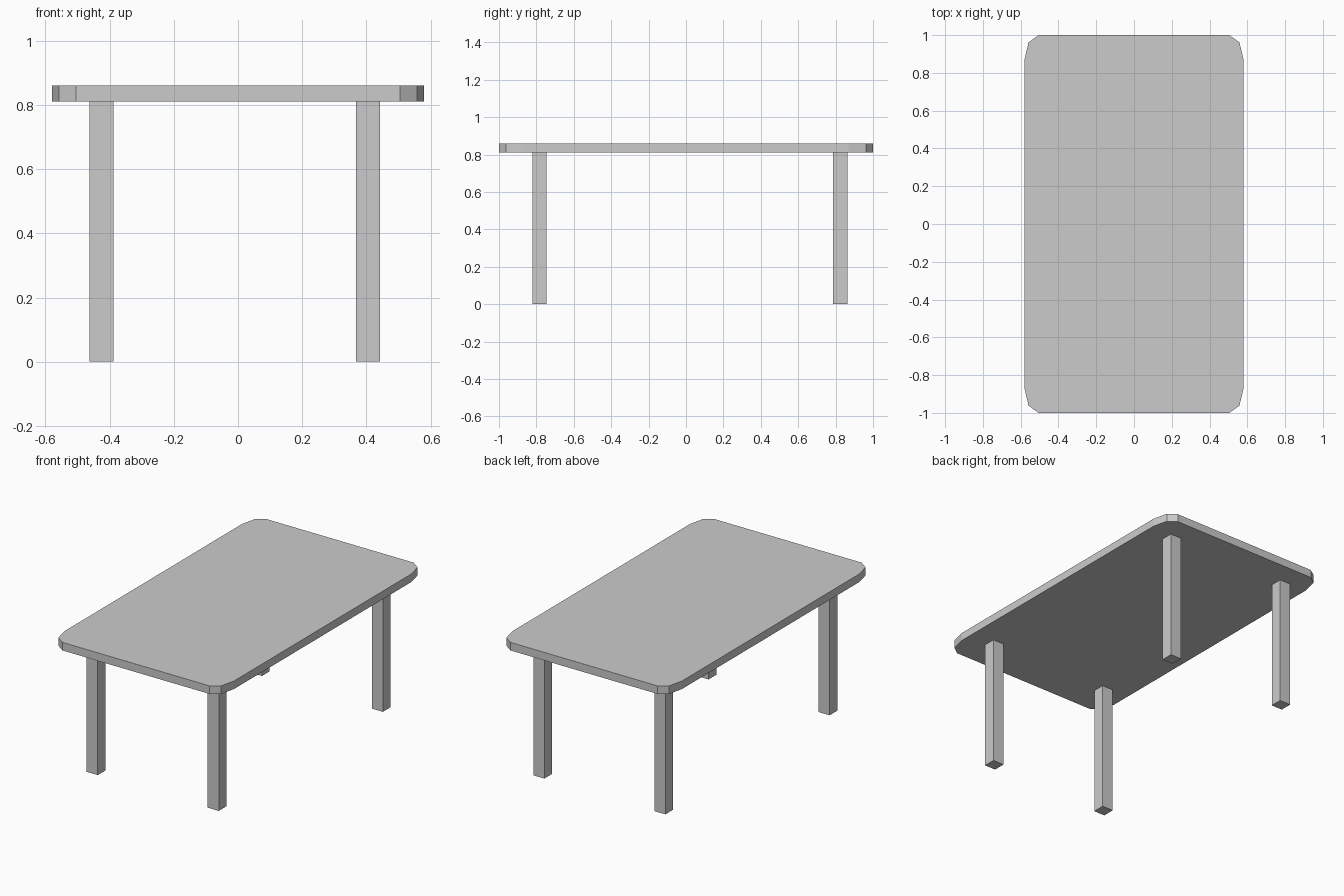
import bpy
import bmesh
from math import sin, cos, pi

if "Cube" in bpy.data.objects:
    bpy.data.objects.remove(bpy.data.objects["Cube"])

HALF_X, HALF_Y = 0.58, 1.0       # half size of the top
CORNER_X, CORNER_Y = 0.075, 0.13  # stretched corner radii
CORNER_STEPS = 2
TOP_LOW, TOP_HIGH = 0.81, 0.86
LEG = 0.076


def add_object(name, bm):
    bmesh.ops.recalc_face_normals(bm, faces=bm.faces)
    mesh = bpy.data.meshes.new(name)
    bm.to_mesh(mesh)
    bm.free()
    obj = bpy.data.objects.new(name, mesh)
    bpy.context.collection.objects.link(obj)
    return obj


def make_top():
    bm = bmesh.new()
    verts = []
    for quarter, (sx, sy) in enumerate([(1, 1), (-1, 1), (-1, -1), (1, -1)]):
        for i in range(CORNER_STEPS + 1):
            a = (quarter + i / CORNER_STEPS) * pi / 2
            verts.append(bm.verts.new((sx * (HALF_X - CORNER_X) + CORNER_X * cos(a),
                                       sy * (HALF_Y - CORNER_Y) + CORNER_Y * sin(a),
                                       TOP_LOW)))
    face = bm.faces.new(verts)
    result = bmesh.ops.extrude_face_region(bm, geom=[face], use_keep_orig=True)
    moved = [g for g in result["geom"] if isinstance(g, bmesh.types.BMVert)]
    bmesh.ops.translate(bm, verts=moved, vec=(0, 0, TOP_HIGH - TOP_LOW))
    return add_object("table_top", bm)


def make_leg(name, x, y):
    bm = bmesh.new()
    bmesh.ops.create_cube(bm, size=1)
    bmesh.ops.scale(bm, verts=bm.verts, vec=(LEG, LEG, TOP_LOW))
    bmesh.ops.translate(bm, verts=bm.verts, vec=(0, 0, TOP_LOW / 2))
    leg = add_object(name, bm)
    leg.location = (x, y, 0)
    return leg


# Rounded rectangular top
make_top()

# Four square legs, set slightly off centre
for side, x in (("left", -0.425), ("right", 0.405)):
    for end, y in (("front", -0.783), ("back", 0.825)):
        make_leg(f"{end}_{side}_leg", x, y)
